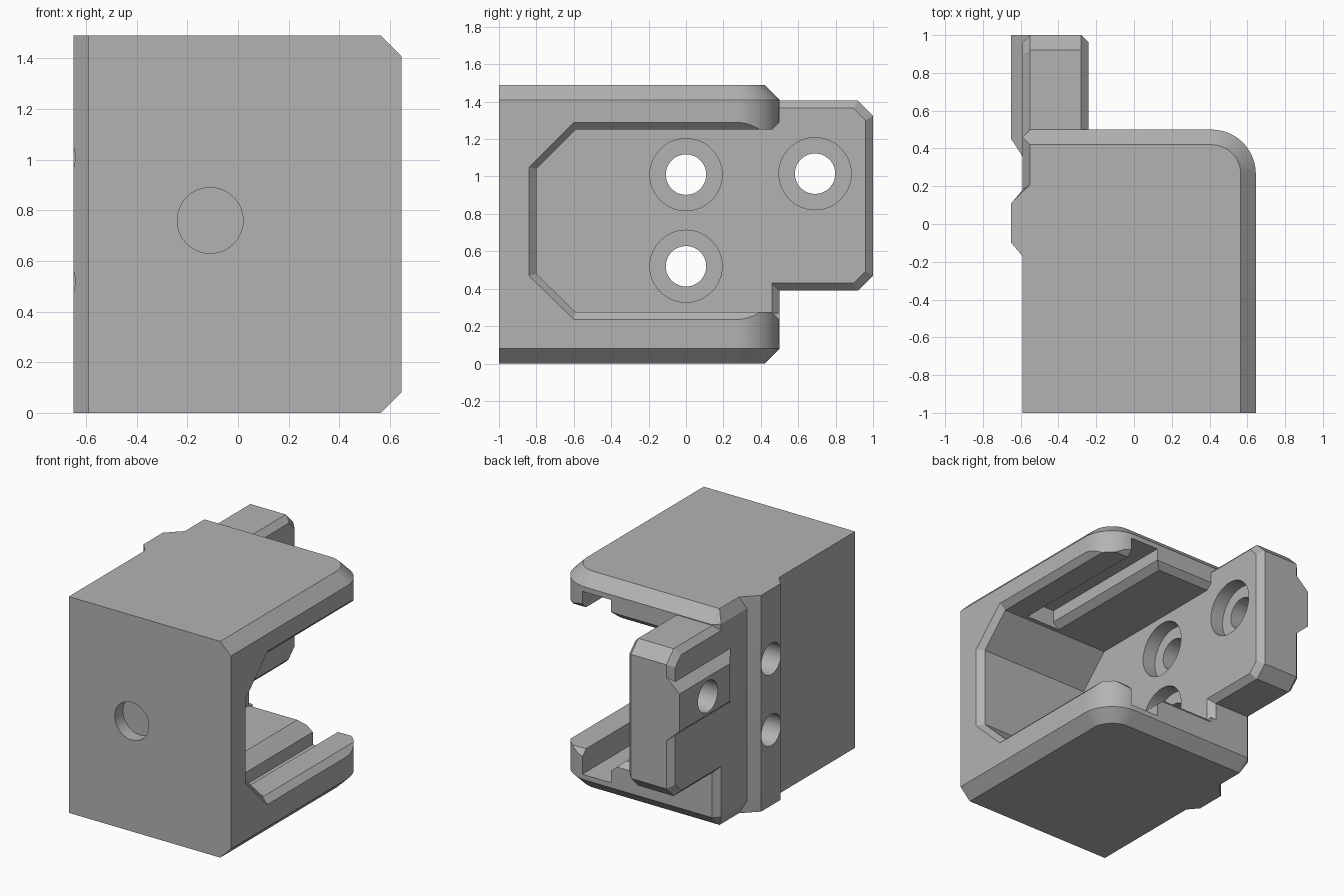
import bpy, bmesh, math

cube = bpy.data.objects.get("Cube")
if cube:
    bpy.data.objects.remove(cube, do_unlink=True)

grey = bpy.data.materials.new("plain grey")
grey.use_nodes = True
grey.diffuse_color = (0.45, 0.45, 0.45, 1)
grey.node_tree.nodes["Principled BSDF"].inputs["Base Color"].default_value = (0.45, 0.45, 0.45, 1)


def loft(name, rings):
    """Closed solid through rings of matching points."""
    bm = bmesh.new()
    loops = [[bm.verts.new(p) for p in ring] for ring in rings]
    n = len(loops[0])
    for a, b in zip(loops, loops[1:]):
        for i in range(n):
            j = (i + 1) % n
            bm.faces.new((a[i], a[j], b[j], b[i]))
    bm.faces.new(loops[0][::-1])
    bm.faces.new(loops[-1])
    bmesh.ops.recalc_face_normals(bm, faces=bm.faces)
    mesh = bpy.data.meshes.new(name)
    bm.to_mesh(mesh)
    bm.free()
    mesh.materials.append(grey)
    ob = bpy.data.objects.new(name, mesh)
    bpy.context.collection.objects.link(ob)
    return ob


def at_x(x, pts):
    return [(x, y, z) for y, z in pts]


def at_y(y, pts):
    return [(x, y, z) for x, z in pts]


def at_z(z, pts):
    return [(x, y, z) for x, y in pts]


def circle(a, b, r, n=48):
    return [(a + r * math.cos(i * math.tau / n), b + r * math.sin(i * math.tau / n)) for i in range(n)]


def combine(target, other, operation):
    mod = target.modifiers.new(operation.lower(), "BOOLEAN")
    mod.object = other
    mod.operation = operation
    mod.solver = "EXACT"
    bpy.context.view_layer.objects.active = target
    bpy.ops.object.modifier_apply(modifier=mod.name)
    bpy.data.objects.remove(other, do_unlink=True)


def cut(name, rings):
    combine(body, loft(name, rings), "DIFFERENCE")


def add(name, rings):
    combine(body, loft(name, rings), "UNION")


# Housing: plan outline with one rounded corner and a side rail, chamfered above and below
def outline(d):
    arc = [(0.41 + (0.235 - d) * math.cos(i * math.pi / 24),
            0.265 + (0.235 - d) * math.sin(i * math.pi / 24)) for i in range(13)]
    return ([(-0.59, -1), (0.645 - d, -1)] + arc +
            [(-0.55 + d / 10, 0.5 - d), (-0.59 + d / 2, 0.46 - d / 2),
             (-0.59 + d / 2, 0.18 + d / 2.7), (-0.65, 0.11), (-0.65, -0.10), (-0.59, -0.17)])


H = 1.49
body = loft("housing", [at_z(0, outline(0.08)), at_z(0.08, outline(0)),
                        at_z(H - 0.08, outline(0)), at_z(H, outline(0.08))])


# Main cavity with flared rim
def opening(f):
    return [(-0.80 - f, 0.48 - f / 4), (-0.59 - f / 4, 0.275 - f), (0.7, 0.275 - f),
            (0.7, 1.25 + f), (-0.59 - f / 4, 1.25 + f), (-0.80 - f, 1.04 + f / 4)]


cut("cavity", [at_x(-0.24, opening(0)), at_x(0.605, opening(0)), at_x(0.705, opening(0.1))])
flare = [(0.46, 0.275), (0.56, 0.175), (0.56, 1.35), (0.46, 1.25)]
cut("back_flare", [at_x(-0.24, flare), at_x(0.8, flare)])

# Grooves in the lower and upper shelves
groove = [(0.44, 0.115), (0.44, 0.4), (0.13, 0.4), (0.13, 0.275), (0.22, 0.2), (0.22, 0.115)]
for top in (False, True):
    g = [(x, H - z) for x, z in groove] if top else groove
    cut("groove", [at_y(-0.56, g), at_y(0.6, g)])

# Chamfer on the exposed edge of the side plate
wedge = [(-0.23, 0.45), (-0.29, 0.51), (-0.2, 0.54)]
cut("plate_chamfer", [at_z(0.27, wedge), at_z(0.45, wedge)])


# Rear tab with chamfered edges
def tab(d):
    lo, hi, y = 0.39 + d, 1.405 - d, 1 - d
    c = 0.08 - d * 0.4
    return [(0.38, lo), (y - c, lo), (y, lo + c), (y, hi - c), (y - c, hi), (0.38, hi)]


add("rear_tab", [at_x(-0.59, tab(0.04)), at_x(-0.55, tab(0)),
                 at_x(-0.28, tab(0)), at_x(-0.24, tab(0.04))])


# Rib on the outer side of the tab
def rib(x, grow):
    return [(x, 0.89 - grow), (x, 1.15 + grow), (-0.55, 1.24), (-0.55, 0.80)]


add("tab_rib", [at_y(0.35, rib(-0.585, 0.06)), at_y(0.45, rib(-0.65, 0)), at_y(1, rib(-0.65, 0))])

# Counterbored screw holes through the side plate
for y, z in ((0, 1.01), (0, 0.52), (0.69, 1.015)):
    cut("bore", [at_x(-0.8, circle(y, z, 0.108)), at_x(0, circle(y, z, 0.108))])
    cut("counterbore", [at_x(-0.34, circle(y, z, 0.193)), at_x(0, circle(y, z, 0.193))])

# Shallow round pocket in the front
cut("front_pocket", [at_y(-1.1, circle(-0.11, 0.76, 0.13)), at_y(-0.91, circle(-0.11, 0.76, 0.13))])

bpy.ops.object.select_all(action="DESELECT")
body.select_set(True)
bpy.context.view_layer.objects.active = body
bpy.ops.object.shade_smooth_by_angle(angle=math.radians(25))
